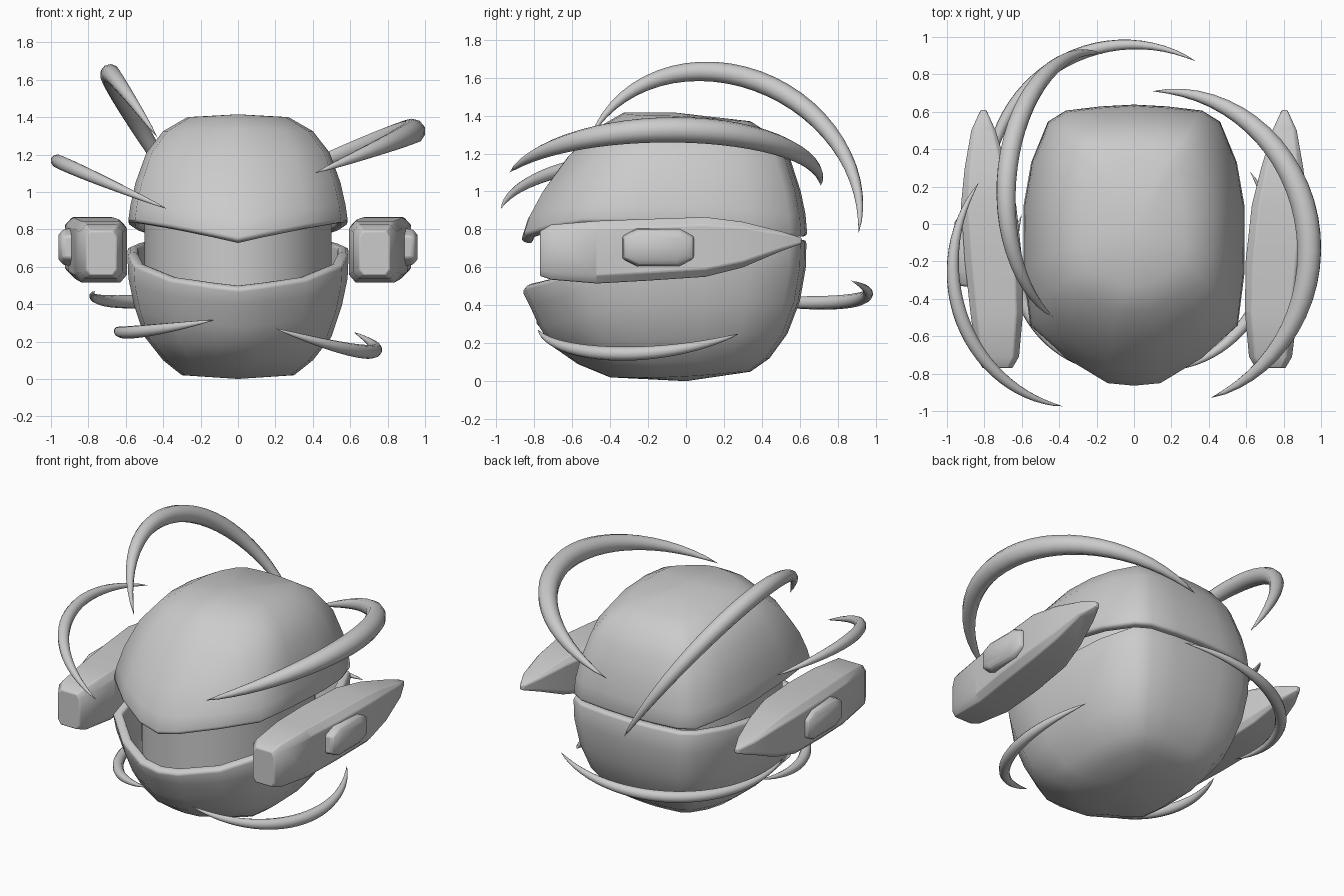
import bpy, bmesh, math
from mathutils import Vector

if "Cube" in bpy.data.objects:
    bpy.data.objects.remove(bpy.data.objects["Cube"])


def loft(name, rings, start=None, end=None, angle=40):
    """Skin closed rings; start/end: None = open, 'face' = flat cap, Vector = fan to a point."""
    bm = bmesh.new()
    loops = [[bm.verts.new(p) for p in r] for r in rings]
    n = len(loops[0])
    for a, b in zip(loops, loops[1:]):
        for i in range(n):
            bm.faces.new((a[i], a[(i + 1) % n], b[(i + 1) % n], b[i]))
    for cap, ring in ((start, loops[0]), (end, loops[-1])):
        if cap == 'face':
            bm.faces.new(ring)
        elif cap is not None:
            tip = bm.verts.new(cap)
            for i in range(n):
                bm.faces.new((ring[i], ring[(i + 1) % n], tip))
    bmesh.ops.recalc_face_normals(bm, faces=bm.faces)
    mesh = bpy.data.meshes.new(name)
    bm.to_mesh(mesh)
    bm.free()
    ob = bpy.data.objects.new(name, mesh)
    bpy.context.collection.objects.link(ob)
    bpy.ops.object.select_all(action='DESELECT')
    ob.select_set(True)
    bpy.context.view_layer.objects.active = ob
    bpy.ops.object.shade_smooth_by_angle(angle=math.radians(angle))
    return ob


def bevel(ob, width, segments=2, limit=40):
    m = ob.modifiers.new("bevel", 'BEVEL')
    m.width, m.segments, m.limit_method = width, segments, 'ANGLE'
    m.angle_limit = math.radians(limit)


# Half outline of the helmet seen from above, front centre to back centre
PLAN = [(0, -1), (.24, -.985), (.62, -.83), (.94, -.63), (1, -.3), (1, .15),
        (.93, .52), (.78, .86), (.62, .95), (.3, .985), (0, 1)]


def helmet_ring(w, front, back, zf, zs, zb, front_blend):
    half = []
    for i, (px, py) in enumerate(PLAN):
        y = py * (front if py < 0 else back)
        if i < 5:
            z = zf + (zs - zf) * front_blend[i]
        else:
            z = zs + (zb - zs) * (.25, .6, 1)[min(i - 5, 2)]
        half.append(Vector((px * w, y, z)))
    return half + [Vector((-p.x, p.y, p.z)) for p in half[-2:0:-1]]


def shell(name, levels, blend, tip):
    ob = loft(name, [helmet_ring(*l, blend) for l in levels], None, Vector(tip), 60)
    m = ob.modifiers.new("thickness", 'SOLIDIFY')
    m.thickness, m.offset = .06, -1
    bevel(ob, .018, 2, 62)


# Helmet shells, rim first: half width, front depth, back depth, front z, side z, back z
shell("upper_shell", [
    (.588, .87, .64, .74, .84, .765),
    (.575, .835, .63, .85, .93, .88),
    (.548, .765, .605, .98, 1.05, 1.0),
    (.49, .625, .55, 1.18, 1.21, 1.17),
    (.40, .47, .465, 1.335, 1.325, 1.29),
    (.27, .33, .34, 1.415, 1.40, 1.37)],
    (0, .3, .72, 1, 1), (0, -.05, 1.415))
shell("lower_shell", [
    (.592, .865, .635, .48, .69, .745),
    (.586, .825, .632, .40, .55, .60),
    (.555, .77, .60, .28, .40, .42),
    (.50, .70, .535, .18, .23, .25),
    (.40, .57, .44, .09, .10, .12),
    (.30, .40, .34, .02, .02, .05)],
    (0, .08, .25, .62, .92), (0, 0, 0))

# Recessed visor band
visor_rings = [[Vector((.5 * math.cos(a), -.1 + .6 * math.sin(a), z))
                for a in (math.tau * i / 48 for i in range(48))] for z in (.4, .92)]
loft("visor", visor_rings)

# Floating side pods with a raised button: y, inner x, outer x, top z, bottom z
POD = [(-.77, .65, .81, .79, .555), (-.71, .615, .845, .825, .535),
       (-.47, .593, .875, .845, .515), (-.2, .597, .905, .855, .53),
       (.1, .63, .925, .865, .55), (.3, .68, .905, .84, .60),
       (.5, .74, .87, .79, .685), (.61, .79, .82, .755, .725)]


def chamfered(a0, a1, b0, b1, c):
    ca, cb = (a1 - a0) * c, (b1 - b0) * c
    return [(a0 + ca, b0), (a1 - ca, b0), (a1, b0 + cb), (a1, b1 - cb),
            (a1 - ca, b1), (a0 + ca, b1), (a0, b1 - cb), (a0, b0 + cb)]


for side, s in (("right", 1), ("left", -1)):
    rings = [[Vector((s * x, y, z)) for x, z in chamfered(xi, xo, zb, zt, .13)]
             for y, xi, xo, zt, zb in POD]
    bevel(loft(side + "_pod", rings, 'face', 'face'), .012)
    rings = [[Vector((s * x, y, z)) for y, z in
              chamfered(-.34 + g, .05 - g, .60 + g, .81 - g, .2)]
             for x, g in ((.85, 0), (.935, .01), (.96, .04))]
    bevel(loft(side + "_pod_button", rings, 'face', 'face'), .012)


def crescent(name, p0, pm, p1, radius, lean=0, steps=28, sides=10):
    """Tapered horn on the circle through three points; lean shears its crown toward p0."""
    a, b, c = Vector(p0), Vector(pm), Vector(p1)
    u, v = b - a, c - a
    n = u.cross(v)
    centre = a + (u.length_squared * v.cross(n) + v.length_squared * n.cross(u)) / (2 * n.length_squared)
    r = (a - centre).length
    n.normalize()
    ex = (a - centre) / r
    ey = n.cross(ex)
    total = math.atan2((c - centre).dot(ey), (c - centre).dot(ex)) % math.tau
    chord = v.normalized()
    rings = []
    for i in range(1, steps):
        t = i / steps
        d = ex * math.cos(total * t) + ey * math.sin(total * t)
        p = centre + d * r
        p -= chord * lean * (p - a).cross(chord).length
        w = radius * math.sin(math.pi * t) ** .75
        rings.append([p + d * (w * math.cos(k)) + n * (w * math.sin(k))
                      for k in (math.tau * j / sides for j in range(sides))])
    loft(name, rings, a, c, 60)


# Floating crescents orbiting the helmet
crescent("top_left_crescent", (-.43, -.5, 1.29), (-.67, .2, 1.605), (-.17, .91, .78), .055, .13)
crescent("top_right_crescent", (.41, -.93, 1.10), (.935, -.08, 1.325), (.1, .71, 1.03), .067)
crescent("front_left_crescent", (-.38, -.975, .91), (-.955, -.38, 1.16), (-.83, .22, 1.11), .038)
crescent("back_crescent", (.33, .87, .53), (-.42, .845, .42), (-.765, .05, .47), .037)
crescent("lower_right_crescent", (.2, -.78, .27), (.71, -.3, .145), (.62, .28, .25), .037)
crescent("lower_left_crescent", (-.13, -.79, .315), (-.57, -.46, .25), (-.6, .05, .28), .034)
